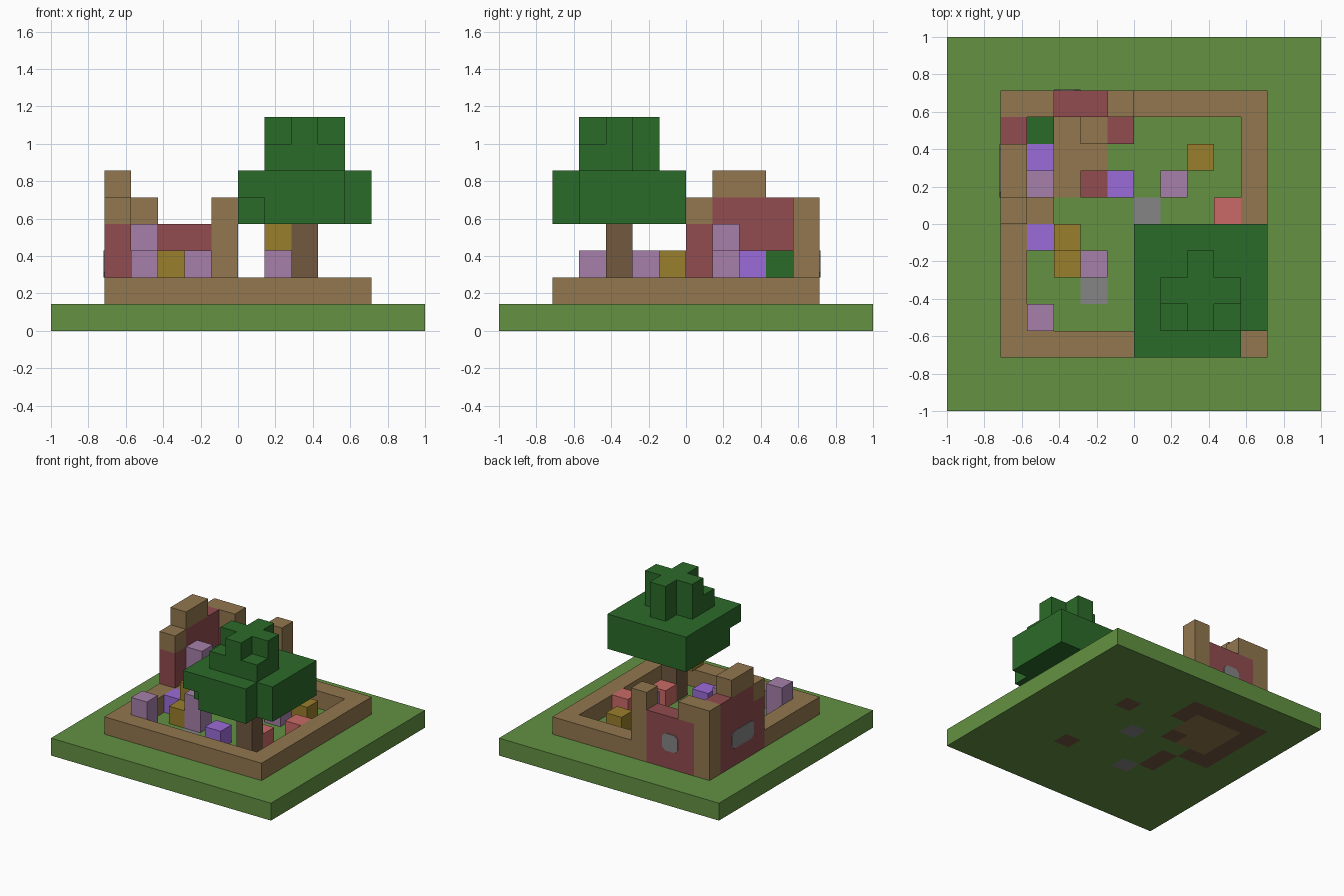
import bpy, bmesh
from mathutils import Vector

old = bpy.data.objects.get("Cube")
if old:
    bpy.data.objects.remove(old, do_unlink=True)

UNIT = 1 / 7      # edge of one block
HALF = 7          # half the plot, in blocks


def material(name, hexcode):
    srgb = [int(hexcode[i:i + 2], 16) / 255 for i in (0, 2, 4)]
    rgba = [((c + 0.055) / 1.055) ** 2.4 for c in srgb] + [1]
    mat = bpy.data.materials.new(name)
    mat.use_nodes = True
    mat.diffuse_color = rgba
    mat.node_tree.nodes["Principled BSDF"].inputs["Base Color"].default_value = rgba
    return mat


GRASS = material("grass green", "639142")
WOOD = material("light wood", "92774e")
WALL = material("dull red", "914c50")
LILAC = material("lilac", "a680aa")
PURPLE = material("purple", "9a6bd8")
GOLD = material("gold", "997e2c")
LEAF = material("leaf green", "2b6b29")
BARK = material("bark brown", "725840")
STONE = material("stone grey", "858585")
PINK = material("pink", "c96a66")


def finish(name, bm, mat):
    mesh = bpy.data.meshes.new(name)
    bm.to_mesh(mesh)
    bm.free()
    mesh.materials.append(mat)
    obj = bpy.data.objects.new(name, mesh)
    bpy.context.collection.objects.link(obj)


def box(x, y, z, w=1, d=1, h=1):
    """Set of block cells from a corner cell and a size."""
    return {(i, j, k) for i in range(x, x + w)
            for j in range(y, y + d) for k in range(z, z + h)}


def blocks(name, cells, mat):
    """Join cells into one outer skin without inner faces."""
    bm = bmesh.new()
    for cell in cells:
        mid = Vector(cell) + Vector((0.5, 0.5, 0.5)) - Vector((HALF, HALF, 0))
        for axis in range(3):
            for sign in (-1, 1):
                step = [0, 0, 0]
                step[axis] = sign
                if tuple(c + s for c, s in zip(cell, step)) in cells:
                    continue
                n = Vector(step)
                u = Vector([float((axis + 1) % 3 == i) for i in range(3)])
                v = n.cross(u)
                bm.faces.new([bm.verts.new((mid + (n + u * a + v * b) / 2) * UNIT)
                              for a, b in ((-1, -1), (1, -1), (1, 1), (-1, 1))])
    bmesh.ops.remove_doubles(bm, verts=bm.verts, dist=UNIT / 100)
    bmesh.ops.dissolve_limit(bm, angle_limit=0.01, verts=bm.verts, edges=bm.edges)
    finish(name, bm, mat)


# Ground: footings, floor and stepping stones set flush in the grass
footing = (box(2, 7, 0, 1, 5) | box(2, 11, 0, 5) | box(6, 10, 0) | box(3, 7, 0)
           | box(5, 8, 0) | box(4, 5, 0, 1, 2) | box(9, 9, 0))
floor = box(3, 8, 0, 3, 3) - footing
stones = box(7, 7, 0) | box(5, 4, 0)
trunk = box(9, 4, 0, h=4)
blocks("footing", footing, BARK)
blocks("house_floor", floor, WOOD)
blocks("stepping_stones", stones, STONE)
blocks("grass_base", box(0, 0, 0, 14, 14) - footing - floor - stones - trunk, GRASS)

# Ruined house walls and the garden border
walls = box(2, 7, 1, 1, 4, 3) | box(2, 8, 4, 1, 3) | box(3, 11, 1, 3, 1, 3)
border = box(2, 2, 1, 10, 10) - box(3, 3, 1, 8, 8) - walls
posts = box(2, 11, 2, h=3) | box(6, 11, 2, h=3)
beams = box(3, 11, 4) | box(2, 7, 4) | box(2, 8, 5, 1, 2)
blocks("house_walls", walls, WALL)
blocks("border_posts_and_beams", border | posts | beams, WOOD)
blocks("wood_rubble", box(3, 7, 1) | box(5, 10, 1), WOOD)
blocks("brick_rubble", box(6, 10, 1) | box(5, 8, 1), WALL)


def window(name, origin, across, width):
    """Thin pane with clipped corners standing on a wall face."""
    c = 0.2
    outline = [(c, 0), (width - c, 0), (width, c), (width, 1 - c),
               (width - c, 1), (c, 1), (0, 1 - c), (0, c)]
    up = Vector((0, 0, 1))
    base = Vector(origin) - Vector((HALF, HALF, 0))
    bm = bmesh.new()
    face = bm.faces.new([bm.verts.new((base + across * a + up * b) * UNIT)
                         for a, b in outline])
    out = across.cross(up) * 0.005
    new = bmesh.ops.extrude_face_region(bm, geom=[face])["geom"]
    bmesh.ops.translate(bm, vec=out,
                        verts=[g for g in new if isinstance(g, bmesh.types.BMVert)])
    bmesh.ops.recalc_face_normals(bm, faces=bm.faces)
    finish(name, bm, STONE)


window("back_window", (5, 12, 2), Vector((-1, 0, 0)), 1)
window("side_window", (2, 10, 2), Vector((0, -1, 0)), 2)

# Tree: trunk, hive, wide canopy and a cross-shaped crown
blocks("tree_trunk", trunk, BARK)
blocks("hive", box(8, 4, 3), GOLD)
canopy = box(7, 2, 4, 5, 5, 2) - box(11, 2, 4, h=2) - box(7, 2, 4)
crown = box(8, 3, 6, 3, 2) | box(9, 3, 6, 1, 3, 2) | box(8, 4, 7, 3)
blocks("tree_canopy", canopy | crown, LEAF)

# Flowers: x, y, height, colour
flowers = [(3, 3, 2, LILAC), (5, 5, 2, LILAC), (3, 8, 3, LILAC), (8, 8, 2, LILAC),
           (3, 6, 1, PURPLE), (7, 4, 1, PURPLE), (6, 8, 1, PURPLE), (3, 9, 2, PURPLE),
           (4, 5, 1, GOLD), (4, 6, 2, GOLD), (9, 9, 1, GOLD),
           (10, 7, 1, PINK), (9, 5, 1, PINK), (3, 10, 2, LEAF)]
for x, y, height, mat in flowers:
    blocks(mat.name.replace(" ", "_") + "_plant", box(x, y, 1, h=height), mat)
